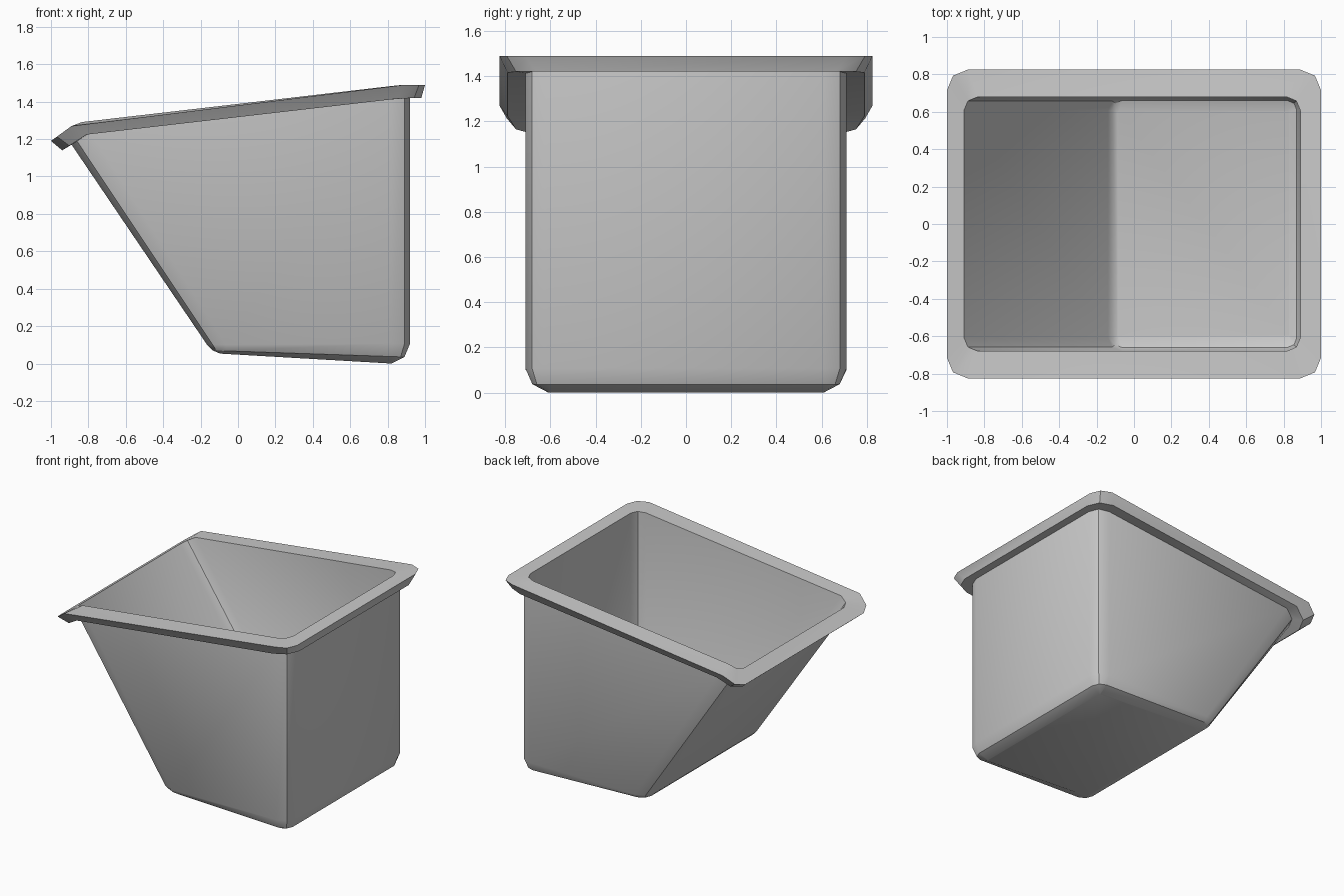
import bpy, bmesh, math

if "Cube" in bpy.data.objects:
    bpy.data.objects.remove(bpy.data.objects["Cube"])


def height(x, line):
    # piecewise-linear z along a side-view line
    if x <= line[0][0]:
        return line[0][1]
    for (x0, z0), (x1, z1) in zip(line, line[1:]):
        if x <= x1:
            return z0 + (z1 - z0) * (x - x0) / (x1 - x0)
    return line[-1][1]


def ring(bm, half_width, radius, line):
    # rounded rectangle in plan (two-segment corners), following the side-view line
    left, right = line[0][0], line[-1][0]
    corners = [(right, 1, 0), (left, 1, 90), (left, -1, 180), (right, -1, 270)]
    verts = []
    for cx, sy, start in corners:
        ox = cx - radius if cx == right else cx + radius
        oy = sy * (half_width - radius)
        for k in range(3):
            a = math.radians(start + 45 * k)
            x, y = ox + radius * math.cos(a), oy + radius * math.sin(a)
            verts.append(bm.verts.new((x, y, height(x, line))))
    return verts


# (half width, corner radius, side-view line), from outer floor over the rim to inner floor
sections = [
    # outer floor, rounded bottom edge and wall
    (0.61, 0.01, [(-0.095, 0.053), (0.82, 0.0)]),
    (0.68, 0.07, [(-0.135, 0.07), (0.89, 0.035)]),
    (0.71, 0.10, [(-0.165, 0.10), (0.92, 0.107)]),
    (0.71, 0.10, [(-0.89, 1.17), (-0.79, 1.235), (0.89, 1.42), (0.92, 1.42)]),
    # rim: bottom edge, outer top edge, opening edge
    (0.79, 0.13, [(-0.94, 1.14), (-0.79, 1.237), (0.89, 1.42), (0.98, 1.42)]),
    (0.825, 0.11, [(-1.0, 1.19), (-0.88, 1.277), (0.89, 1.49), (1.0, 1.49)]),
    (0.68, 0.075, [(-0.91, 1.25), (-0.80, 1.31), (0.88, 1.49), (0.89, 1.49)]),
    # inner wall, rounded bottom edge and floor
    (0.68, 0.075, [(-0.139, 0.12), (0.89, 0.11)]),
    (0.66, 0.05, [(-0.115, 0.098), (0.87, 0.055)]),
    (0.605, 0.01, [(-0.09, 0.083), (0.83, 0.033)]),
]

bm = bmesh.new()
rings = [ring(bm, *s) for s in sections]
for a, b in zip(rings, rings[1:]):
    n = len(a)
    for i in range(n):
        j = (i + 1) % n
        bm.faces.new((a[i], a[j], b[j], b[i]))
bm.faces.new(rings[0][::-1])
bm.faces.new(rings[-1])
bmesh.ops.recalc_face_normals(bm, faces=bm.faces)

mesh = bpy.data.meshes.new("slanted_bin")
bm.to_mesh(mesh)
bm.free()
obj = bpy.data.objects.new("slanted_bin", mesh)
bpy.context.collection.objects.link(obj)
bpy.context.view_layer.objects.active = obj
obj.select_set(True)
bpy.ops.object.shade_smooth_by_angle(angle=math.radians(30))
